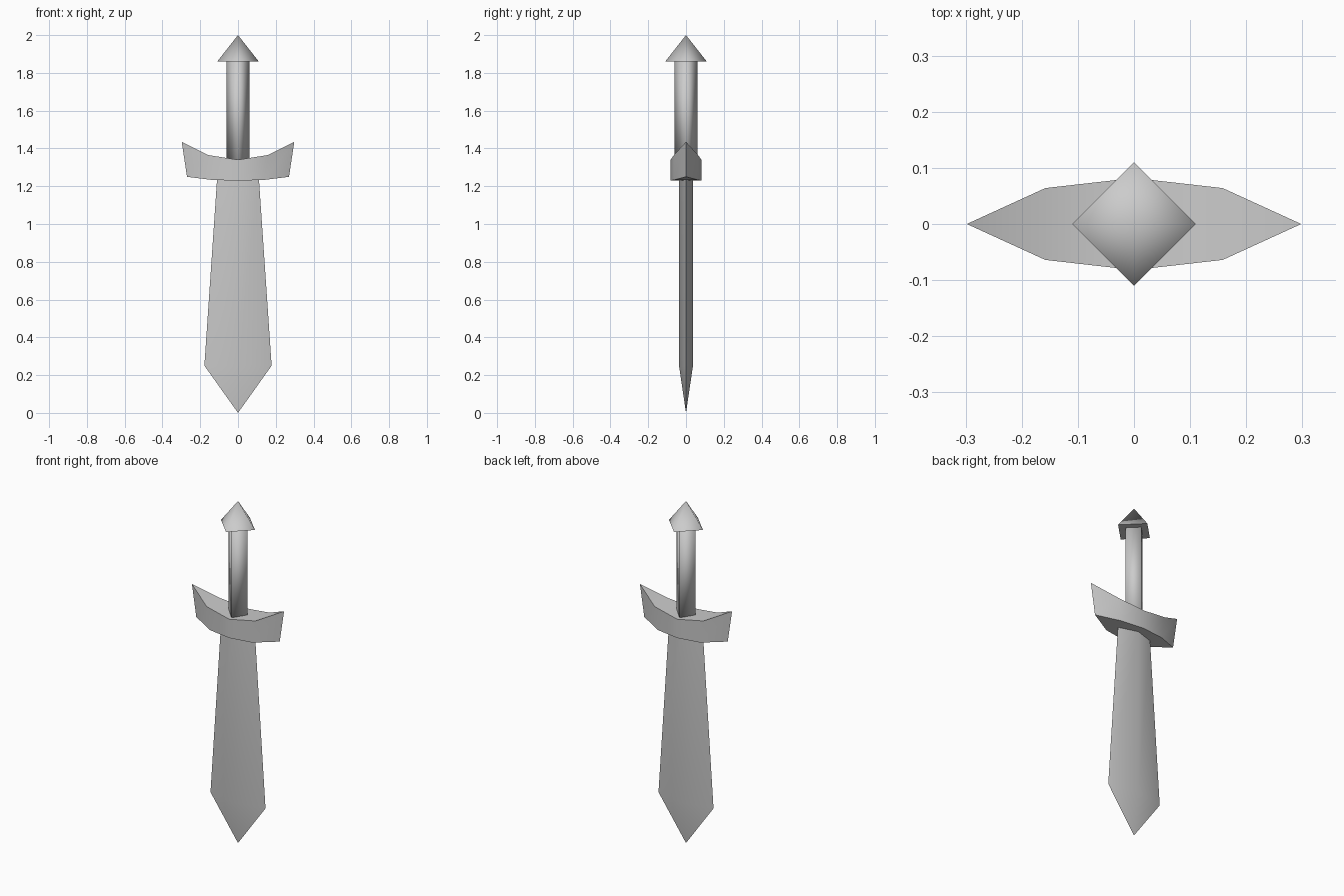
import bpy, math

cube = bpy.data.objects.get("Cube")
if cube:
    bpy.data.objects.remove(cube, do_unlink=True)

# One plain grey for every part
GREY = (0.6, 0.6, 0.6, 1.0)
grey = bpy.data.materials.new("plain_grey")
grey.use_nodes = True
grey.diffuse_color = GREY
grey.node_tree.nodes["Principled BSDF"].inputs["Base Color"].default_value = GREY


def diamond(rx, ry, z):
    """Four-sided ring with its corners on the x and y axes."""
    return [(rx, 0, z), (0, ry, z), (-rx, 0, z), (0, -ry, z)]


def loft(name, rings, smooth_angle):
    """Skin a list of rings; a ring of one point closes to a tip."""
    verts, faces, starts = [], [], []
    for ring in rings:
        starts.append(len(verts))
        verts += ring
    for k in range(len(rings) - 1):
        a, b = rings[k], rings[k + 1]
        n = max(len(a), len(b))
        for i in range(n):
            j = (i + 1) % n
            quad = [starts[k] + i % len(a), starts[k] + j % len(a),
                    starts[k + 1] + j % len(b), starts[k + 1] + i % len(b)]
            faces.append(list(dict.fromkeys(quad)))
    if len(rings[0]) > 2:
        faces.append(list(range(len(rings[0])))[::-1])
    if len(rings[-1]) > 2:
        faces.append([starts[-1] + i for i in range(len(rings[-1]))])
    mesh = bpy.data.meshes.new(name)
    mesh.from_pydata(verts, [], faces)
    mesh.materials.append(grey)
    obj = bpy.data.objects.new(name, mesh)
    bpy.context.collection.objects.link(obj)
    bpy.ops.object.select_all(action='DESELECT')
    obj.select_set(True)
    bpy.context.view_layer.objects.active = obj
    bpy.ops.object.shade_smooth_by_angle(angle=math.radians(smooth_angle))
    return obj


# Blade: diamond section, widening down to the shoulder, then a point
loft("blade", [[(0, 0, 0.0)], diamond(0.178, 0.037, 0.25),
               diamond(0.11, 0.037, 1.25)], 40)

# Grip and pommel: four-sided prism under a four-sided pyramid
loft("grip", [diamond(0.06, 0.06, 1.30), diamond(0.06, 0.06, 1.87)], 95)
loft("pommel", [diamond(0.11, 0.11, 1.86), [(0, 0, 2.0)]], 100)

# Crossguard: stations of (top x, top z, bottom x, bottom z, half depth)
stations = [(-0.158, 1.365, -0.137, 1.233, 0.064),
            (0.0, 1.34, 0.0, 1.23, 0.082),
            (0.158, 1.365, 0.137, 1.233, 0.064)]


def guard_end(side):
    """Vertical knife edge at one end of the guard."""
    return [(side * 0.298, 0, 1.435), (side * 0.27, 0, 1.25)]


rings = [[(xt, -d, zt), (xt, d, zt), (xb, d, zb), (xb, -d, zb)]
         for xt, zt, xb, zb, d in stations]
# Each end ring repeats its two points so that it matches the four-corner rings
left, right = guard_end(1), guard_end(-1)
rings = ([[right[0], right[0], right[1], right[1]]] + rings
         + [[left[0], left[0], left[1], left[1]]])
guard = loft("crossguard", rings, 40)

# Weld the knife edges and restore the sharp corners
import bmesh
bm = bmesh.new()
bm.from_mesh(guard.data)
bmesh.ops.remove_doubles(bm, verts=bm.verts, dist=0.0001)
bmesh.ops.dissolve_degenerate(bm, edges=bm.edges, dist=0.0001)
bmesh.ops.recalc_face_normals(bm, faces=bm.faces)
for e in bm.edges:
    e.smooth = len(e.link_faces) == 2 and e.calc_face_angle() < math.radians(40)
bm.to_mesh(guard.data)
bm.free()
